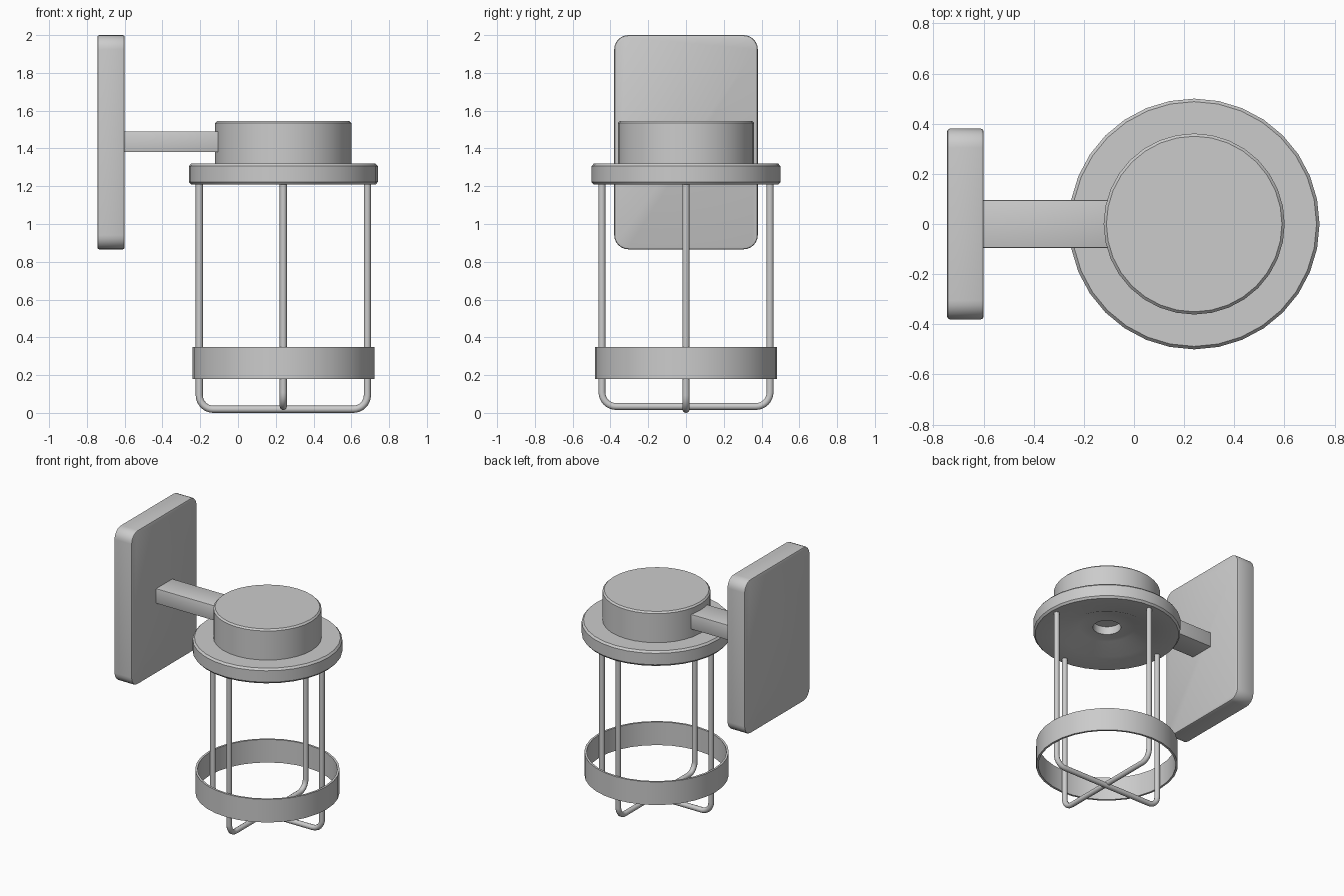
import bpy, bmesh, math
from mathutils import Vector

if "Cube" in bpy.data.objects:
    bpy.data.objects.remove(bpy.data.objects["Cube"])

CX = 0.24      # lantern axis
SEG = 32


def finish(name, bm, angle=35):
    bmesh.ops.recalc_face_normals(bm, faces=bm.faces)
    me = bpy.data.meshes.new(name)
    bm.to_mesh(me)
    bm.free()
    ob = bpy.data.objects.new(name, me)
    bpy.context.collection.objects.link(ob)
    smooth(ob, angle)
    return ob


def smooth(ob, angle=35):
    bpy.ops.object.select_all(action='DESELECT')
    ob.select_set(True)
    bpy.context.view_layer.objects.active = ob
    bpy.ops.object.shade_smooth_by_angle(angle=math.radians(angle))


def lathe(name, profile, closed=False):
    """Revolve (radius, z) points about the lantern axis."""
    bm = bmesh.new()
    rings = []
    for r, z in profile:
        if r == 0:
            rings.append([bm.verts.new((CX, 0, z))] * SEG)
        else:
            rings.append([bm.verts.new((CX + r * math.cos(a), r * math.sin(a), z))
                          for a in (2 * math.pi * i / SEG for i in range(SEG))])
    pairs = list(zip(rings, rings[1:]))
    if closed:
        pairs.append((rings[-1], rings[0]))
    for a, b in pairs:
        for i in range(SEG):
            j = (i + 1) % SEG
            bm.faces.new(dict.fromkeys((a[i], a[j], b[j], b[i])))
    return finish(name, bm)


def box(name, lo, hi, corner=0.0, edge=0.0):
    """Box with optional rounded corners (seen along x) and softened edges."""
    bm = bmesh.new()
    bmesh.ops.create_cube(bm, size=1)
    lo, hi = Vector(lo), Vector(hi)
    for v in bm.verts:
        v.co = (lo + hi) / 2 + v.co * (hi - lo)
    if corner:
        along_x = [e for e in bm.edges
                   if abs(e.verts[0].co.x - e.verts[1].co.x) > 1e-4]
        bmesh.ops.bevel(bm, geom=along_x, offset=corner, segments=6,
                        profile=0.5, affect='EDGES')
    if edge:
        bm.normal_update()
        sharp = [e for e in bm.edges if e.calc_face_angle(0) > 1.0]
        bmesh.ops.bevel(bm, geom=sharp, offset=edge, segments=2,
                        profile=0.5, affect='EDGES')
    return finish(name, bm)


def cage_wire(name, direction, z_low, r=0.445, bend=0.075, z_top=1.22):
    """U-shaped round wire hanging from the flange."""
    half = [(r, z_top)]
    for i in range(9):
        a = math.pi / 2 * i / 8
        half.append((r - bend + bend * math.cos(a), z_low + bend - bend * math.sin(a)))
    path = half + [(-s, z) for s, z in reversed(half)]
    cu = bpy.data.curves.new(name, 'CURVE')
    cu.dimensions = '3D'
    cu.bevel_depth = 0.019
    cu.bevel_resolution = 3
    cu.use_fill_caps = True
    sp = cu.splines.new('POLY')
    sp.points.add(len(path) - 1)
    for p, (s, z) in zip(sp.points, path):
        p.co = (CX + s * direction[0], s * direction[1], z, 1)
    ob = bpy.data.objects.new(name, cu)
    bpy.context.collection.objects.link(ob)
    bpy.ops.object.select_all(action='DESELECT')
    ob.select_set(True)
    bpy.context.view_layer.objects.active = ob
    bpy.ops.object.convert(target='MESH')
    smooth(bpy.context.view_layer.objects.active, 50)


# Wall plate and arm
box("wall_plate", (-0.745, -0.38, 0.866), (-0.6, 0.38, 2.0), corner=0.075, edge=0.01)
box("arm", (-0.61, -0.095, 1.38), (-0.1, 0.095, 1.49), edge=0.004)

# Cap and flange in one turned body, with the stepped socket recess underneath
lathe("lamp_cap", [
    (0, 1.545), (0.35, 1.545), (0.361, 1.534), (0.361, 1.32),
    (0.488, 1.32), (0.5, 1.306), (0.5, 1.222), (0.488, 1.208),
    (0.31, 1.208), (0.19, 1.26), (0.095, 1.26), (0.095, 1.32), (0, 1.32)])

# Lower band
lathe("cage_band", [(0.482, 0.18), (0.482, 0.35), (0.467, 0.35), (0.467, 0.18)], closed=True)

# Crossing cage wires
cage_wire("cage_wire_side", (1, 0), 0.026)
cage_wire("cage_wire_front", (0, 1), 0.034)
bpy.data.objects["cage_wire_side"].location.z -= 0.007
